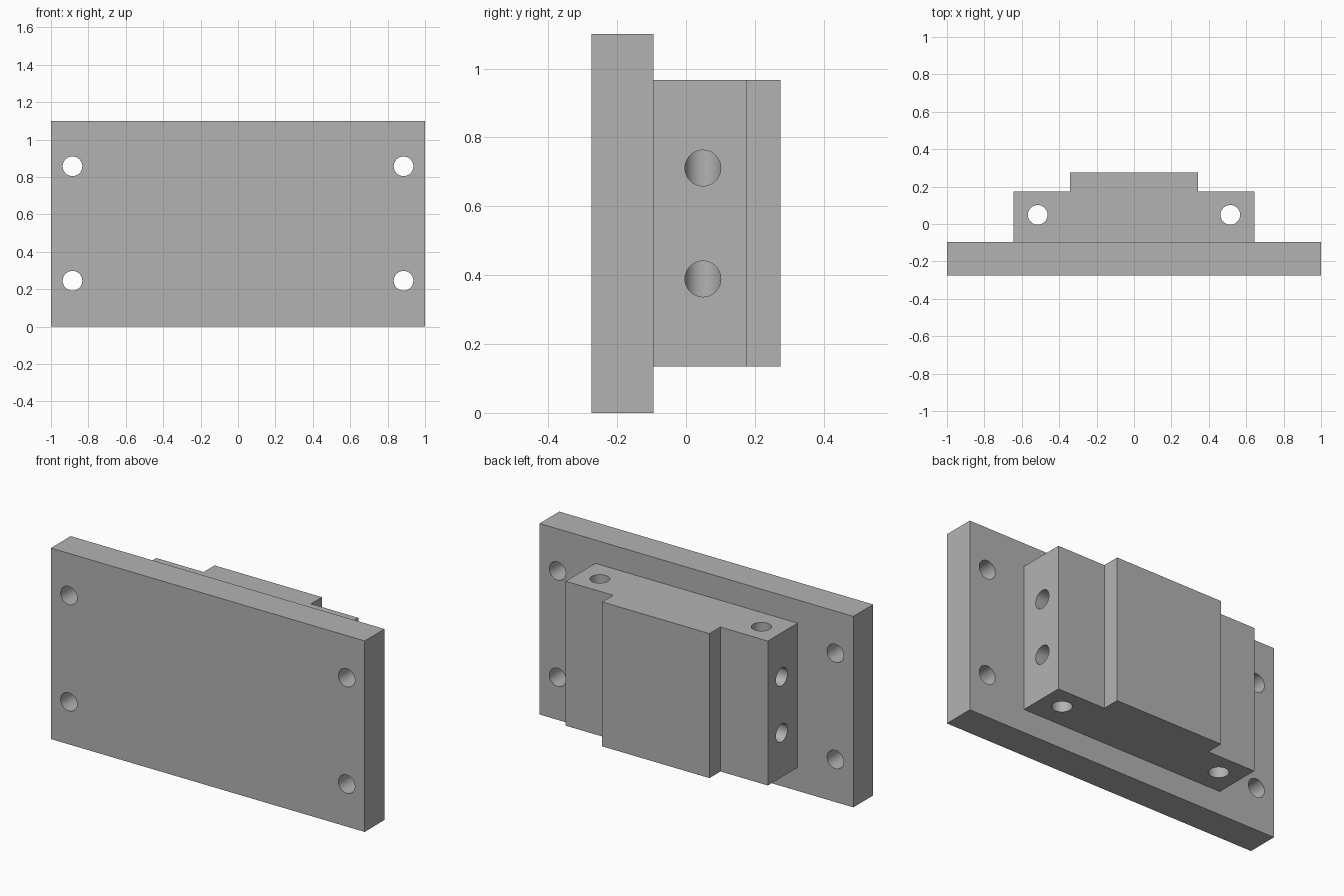
import bpy, bmesh
from math import pi
from mathutils import Matrix

if "Cube" in bpy.data.objects:
    bpy.data.objects.remove(bpy.data.objects["Cube"], do_unlink=True)

steel = bpy.data.materials.new("plain_grey")
steel.use_nodes = True
grey = (0.45, 0.45, 0.45, 1)
steel.diffuse_color = grey
steel.node_tree.nodes["Principled BSDF"].inputs["Base Color"].default_value = grey

RADIUS = 0.0525
HEIGHT = 1.1


def prism(name, outline, bottom, top):
    """Extrude an xy outline from bottom to top."""
    bm = bmesh.new()
    face = bm.faces.new([bm.verts.new((x, y, bottom)) for x, y in outline])
    up = bmesh.ops.extrude_face_region(bm, geom=[face])["geom"]
    verts = [v for v in up if isinstance(v, bmesh.types.BMVert)]
    bmesh.ops.translate(bm, verts=verts, vec=(0, 0, top - bottom))
    bmesh.ops.recalc_face_normals(bm, faces=bm.faces)
    mesh = bpy.data.meshes.new(name)
    bm.to_mesh(mesh)
    bm.free()
    mesh.materials.append(steel)
    obj = bpy.data.objects.new(name, mesh)
    bpy.context.collection.objects.link(obj)
    return obj


def drill(target, centre, axis, length, radius=RADIUS):
    """Cut a round hole along an axis, then discard the cutter."""
    turn = {"x": Matrix.Rotation(pi / 2, 4, "Y"),
            "y": Matrix.Rotation(pi / 2, 4, "X"),
            "z": Matrix.Identity(4)}[axis]
    bm = bmesh.new()
    bmesh.ops.create_cone(bm, cap_ends=True, segments=48, radius1=radius,
                          radius2=radius, depth=length,
                          matrix=Matrix.Translation(centre) @ turn)
    mesh = bpy.data.meshes.new("hole_cutter")
    bm.to_mesh(mesh)
    bm.free()
    mesh.materials.append(steel)
    cutter = bpy.data.objects.new("hole_cutter", mesh)
    cutter.hide_render = True
    bpy.context.collection.objects.link(cutter)
    mod = target.modifiers.new("hole", "BOOLEAN")
    mod.operation = "DIFFERENCE"
    mod.solver = "EXACT"
    mod.object = cutter
    bpy.context.view_layer.objects.active = target
    bpy.ops.object.modifier_apply(modifier=mod.name)
    bpy.data.objects.remove(cutter, do_unlink=True)


def finish(obj):
    bpy.ops.object.select_all(action="DESELECT")
    obj.select_set(True)
    bpy.context.view_layer.objects.active = obj
    bpy.ops.object.shade_smooth_by_angle(angle=pi / 6)


# Flat mounting plate with a hole near each corner
front, seam = -0.275, -0.095
plate = prism("mounting_plate",
              [(-1, front), (1, front), (1, seam), (-1, seam)], 0, HEIGHT)
for x in (-0.885, 0.885):
    for z in (0.245, 0.857):
        drill(plate, (x, front, z), "y", 1)
finish(plate)

# Stepped block on the back, with a raised middle
half = [(0.644, seam), (0.644, 0.175), (0.342, 0.175), (0.342, 0.275)]
block = prism("stepped_block", half + [(-x, y) for x, y in reversed(half)],
              0.134, 0.966)

# Upright bores, each met by two side ports that end inside it
bore_x, bore_y = 0.515, 0.049
for side in (-1, 1):
    drill(block, (side * bore_x, bore_y, HEIGHT / 2), "z", 2)
    for z in (0.389, 0.711):
        drill(block, (side * (bore_x + 0.2), bore_y, z), "x", 0.4, RADIUS - 0.0005)
finish(block)
